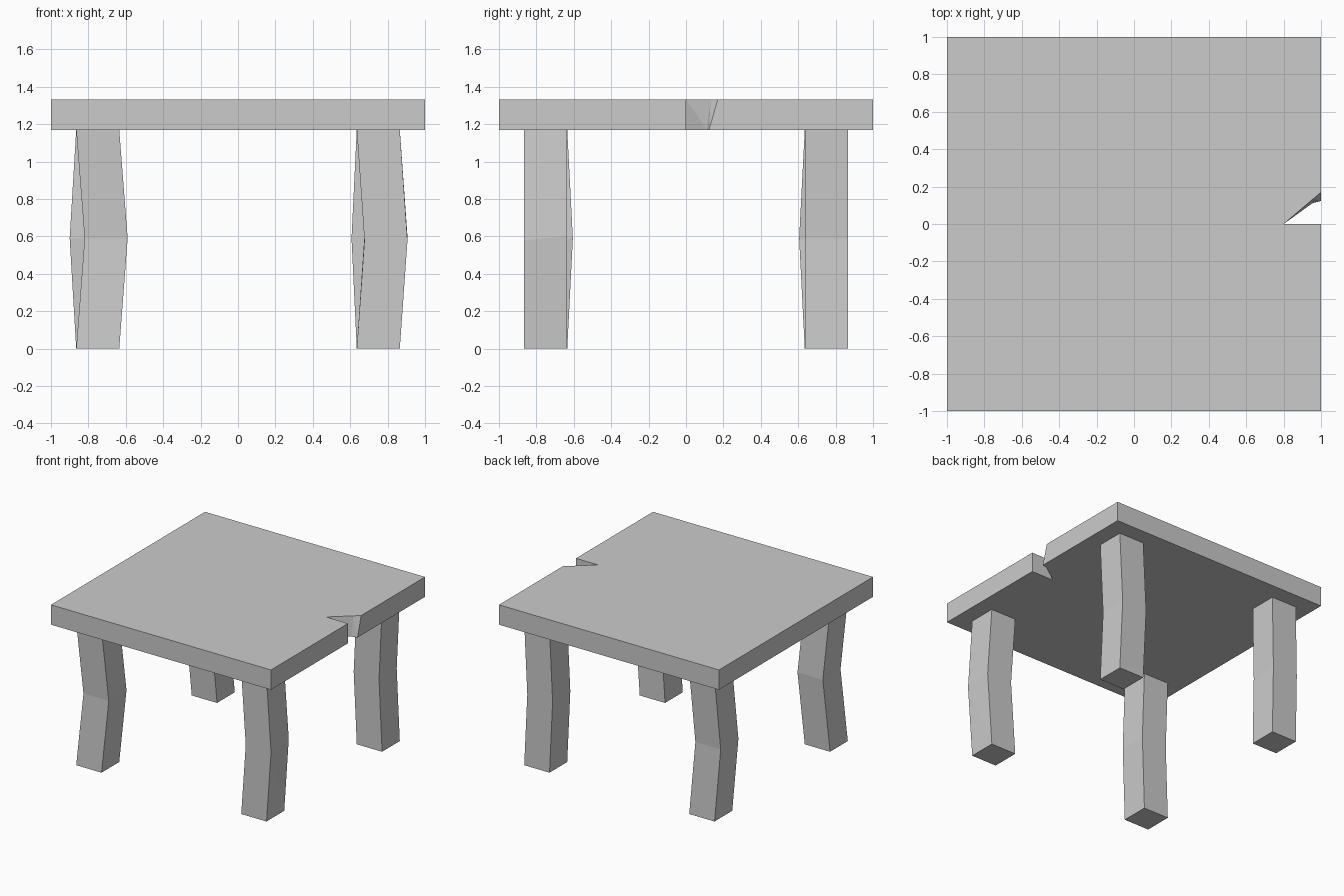
import bpy, bmesh

if "Cube" in bpy.data.objects:
    bpy.data.objects.remove(bpy.data.objects["Cube"])

TOP, UNDER = 1.333, 1.17


def loft(name, rings):
    """Closed solid skinned through rings of matching points."""
    bm = bmesh.new()
    vs = [[bm.verts.new(p) for p in ring] for ring in rings]
    n = len(rings[0])
    for a, b in zip(vs, vs[1:]):
        for i in range(n):
            j = (i + 1) % n
            bm.faces.new((a[i], a[j], b[j], b[i]))
    bm.faces.new(vs[0][::-1])
    bm.faces.new(vs[-1])
    # split only the bent side faces so concave caps stay correct
    bmesh.ops.triangulate(bm, faces=[f for f in bm.faces if len(f.verts) == 4])
    bmesh.ops.recalc_face_normals(bm, faces=bm.faces)
    mesh = bpy.data.meshes.new(name)
    bm.to_mesh(mesh)
    bm.free()
    obj = bpy.data.objects.new(name, mesh)
    bpy.context.collection.objects.link(obj)
    return obj


# Table top: square slab with a chipped notch in the right edge
def slab(z, kink, end):
    outline = [(-1, -1), (1, -1), (1, 0), (0.8, 0), kink, (1, end), (1, 1), (-1, 1)]
    return [(x, y, z) for x, y in outline]


loft("table_top", [slab(UNDER, (0.955, 0.112), 0.123),
                   slab(TOP, (0.955, 0.132), 0.17)])


# Legs: square posts, each bent a little at mid height
def leg(name, cx, cy, dx, dy, tilt=0.0):
    h = 0.115
    corners = [(-h, -h), (h, -h), (h, h), (-h, h)]

    def ring(z, ox=0, oy=0, slope=0):
        return [(cx + ox + x, cy + oy + y, z + slope * y) for x, y in corners]

    loft(name, [ring(0), ring(0.59, dx, dy, tilt), ring(UNDER)])


leg("front_left_leg", -0.75, -0.75, 0.045, 0.03)
leg("front_right_leg", 0.75, -0.75, 0.041, 0.0, 0.1)
leg("back_left_leg", -0.75, 0.75, -0.035, -0.03)
leg("back_right_leg", 0.75, 0.75, -0.028, 0.0)
